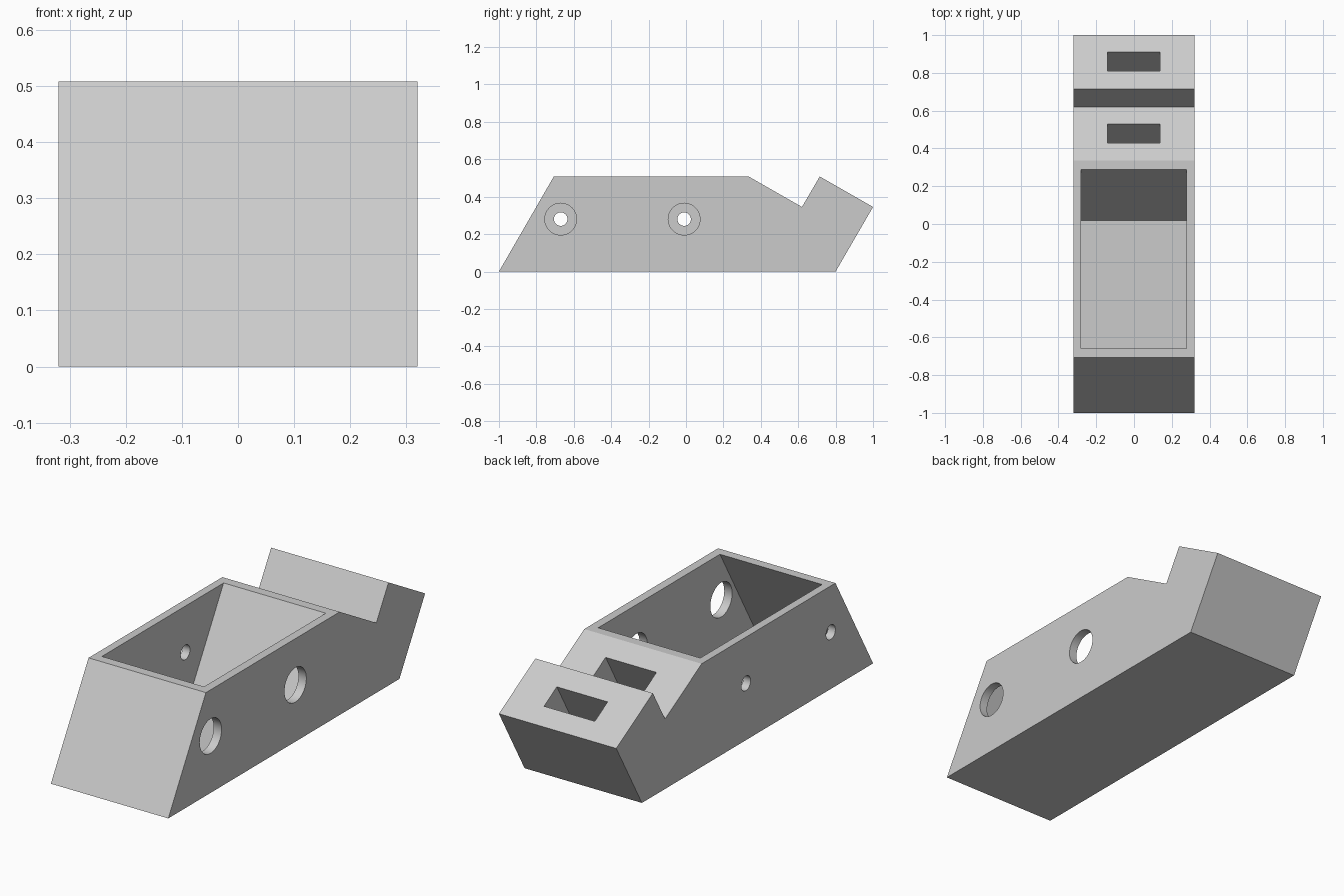
import bpy
import bmesh
from math import radians, tan, sin, cos
from mathutils import Matrix

cube = bpy.data.objects.get("Cube")
if cube:
    bpy.data.objects.remove(cube, do_unlink=True)

LEAN = radians(60)          # lean of the end walls, cavity and slots
HALF_W, TOP, FLOOR = 0.32, 0.508, 0.04
RUN = 1 / tan(LEAN)         # y shift per unit of height

grey = bpy.data.materials.new("plain grey")
grey.use_nodes = True
grey.diffuse_color = (0.6, 0.6, 0.6, 1)
grey.node_tree.nodes["Principled BSDF"].inputs["Base Color"].default_value = (0.6, 0.6, 0.6, 1)


def link(name, bm):
    bmesh.ops.recalc_face_normals(bm, faces=bm.faces[:])
    mesh = bpy.data.meshes.new(name)
    bm.to_mesh(mesh)
    bm.free()
    mesh.materials.append(grey)
    obj = bpy.data.objects.new(name, mesh)
    bpy.context.collection.objects.link(obj)
    return obj


def prism(name, profile, x0, x1):
    """Extrude a (y, z) profile from x0 to x1."""
    bm = bmesh.new()
    face = bm.faces.new([bm.verts.new((x0, y, z)) for y, z in profile])
    grown = bmesh.ops.extrude_face_region(bm, geom=[face])
    verts = [v for v in grown["geom"] if isinstance(v, bmesh.types.BMVert)]
    bmesh.ops.translate(bm, verts=verts, vec=(x1 - x0, 0, 0))
    return link(name, bm)


def leaning_block(name, y0, y1, z0, z1, x0, x1):
    """Sheared block whose y0 and y1 are measured at the top surface."""
    def at(y, z):
        return (y + (z - TOP) * RUN, z)
    return prism(name, [at(y0, z0), at(y1, z0), at(y1, z1), at(y0, z1)], x0, x1)


def slot(name, y, z, depth):
    """Pocket running square into the sloped rear surface."""
    half, above = 0.0577, 0.05
    down, along = (-cos(LEAN), -sin(LEAN)), (sin(LEAN), -cos(LEAN))
    corners = [(-half, -above), (half, -above), (half, depth), (-half, depth)]
    profile = [(y + a * along[0] + d * down[0], z + a * along[1] + d * down[1])
               for a, d in corners]
    return prism(name, profile, -0.14, 0.137)


def drill(name, x, y, z, radius):
    bm = bmesh.new()
    bmesh.ops.create_cone(bm, cap_ends=True, segments=48, radius1=radius,
                          radius2=radius, depth=0.2,
                          matrix=Matrix.Translation((x, y, z)) @ Matrix.Rotation(radians(90), 4, "Y"))
    return link(name, bm)


# Body with slanted ends and a notched rear deck
body = prism("slanted_housing", [
    (-1, 0), (0.8, 0), (1, 0.345), (0.715, TOP),
    (0.62, 0.345), (0.335, TOP), (-1 + TOP * RUN, TOP)], -HALF_W, HALF_W)

# Open cavity and the two rear slots
cutters = [leaning_block("cavity_cutter", -0.66, 0.288, FLOOR, 0.6, -0.28, 0.277)]
cutters += [slot("slot_cutter", y, 0.425, 0.28) for y in (0.48, 0.86)]

# Small holes in the right wall, wide ones opposite in the left wall
for y in (-0.67, -0.01):
    cutters.append(drill("small_hole_cutter", -HALF_W, y, 0.28, 0.036))
    cutters.append(drill("wide_hole_cutter", HALF_W, y, 0.28, 0.085))

bpy.ops.object.select_all(action="DESELECT")
body.select_set(True)
bpy.context.view_layer.objects.active = body
for cutter in cutters:
    cutter.hide_render = True
    mod = body.modifiers.new("cut", "BOOLEAN")
    mod.operation = "DIFFERENCE"
    mod.solver = "EXACT"
    mod.object = cutter
    bpy.ops.object.modifier_apply(modifier=mod.name)
    bpy.data.objects.remove(cutter, do_unlink=True)

bpy.ops.object.shade_smooth_by_angle(angle=radians(25))
